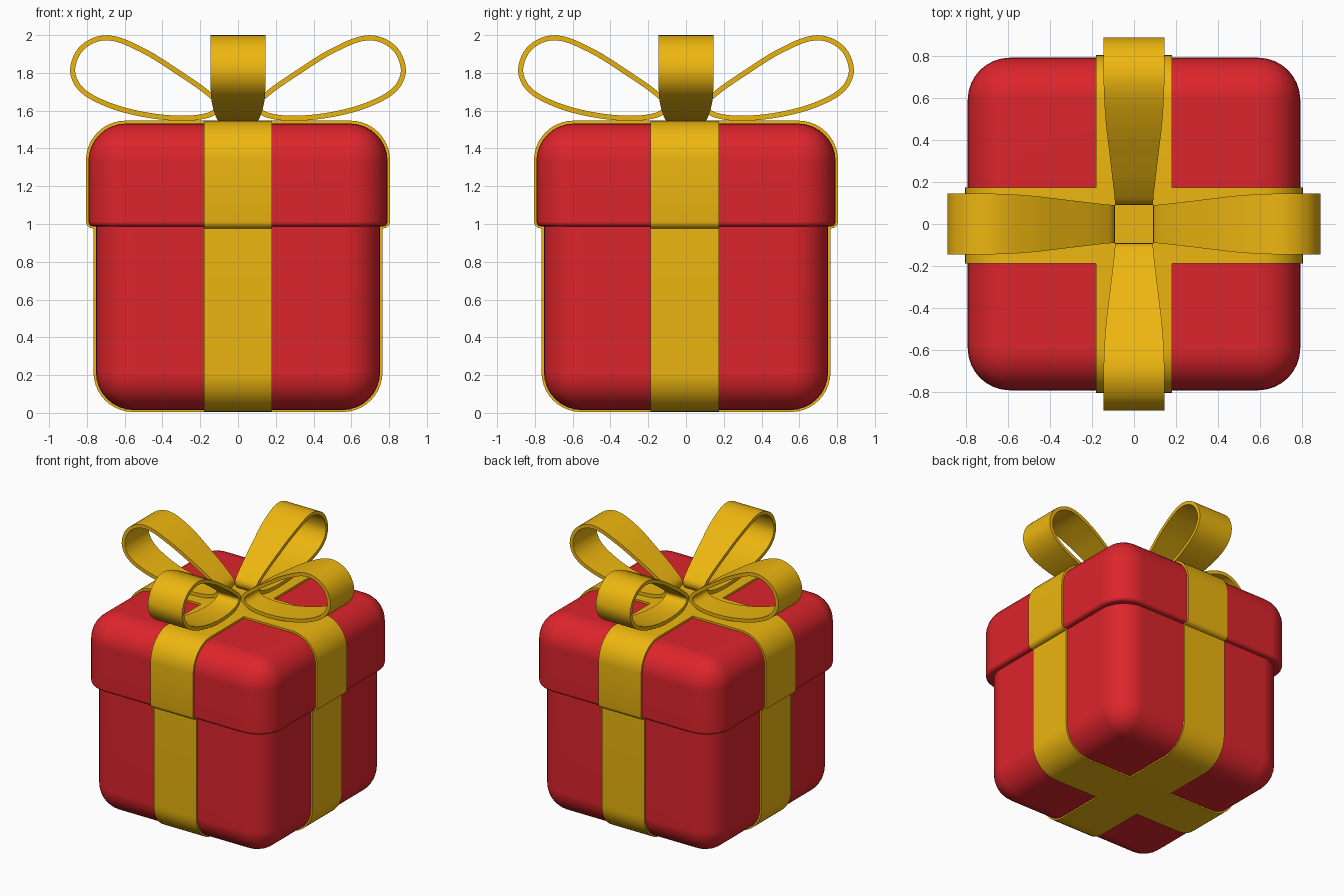
import bpy, bmesh, math
from mathutils import Vector, Matrix
from mathutils.geometry import interpolate_bezier

if "Cube" in bpy.data.objects:
    bpy.data.objects.remove(bpy.data.objects["Cube"])


def material(name, color):
    m = bpy.data.materials.new(name)
    m.diffuse_color = color
    m.use_nodes = True
    m.node_tree.nodes["Principled BSDF"].inputs["Base Color"].default_value = m.diffuse_color
    return m


RED = material("red paper", (0.72, 0.018, 0.025, 1))
GOLD = material("gold ribbon", (0.85, 0.47, 0.005, 1))


def finish(bm, name, mat, weighted=False, angle=40):
    bmesh.ops.recalc_face_normals(bm, faces=bm.faces)
    me = bpy.data.meshes.new(name)
    bm.to_mesh(me)
    bm.free()
    ob = bpy.data.objects.new(name, me)
    bpy.context.collection.objects.link(ob)
    me.materials.append(mat)
    bpy.ops.object.select_all(action='DESELECT')
    ob.select_set(True)
    bpy.context.view_layer.objects.active = ob
    bpy.ops.object.shade_smooth_by_angle(angle=math.radians(angle))
    if weighted:
        w = ob.modifiers.new("weighted normals", 'WEIGHTED_NORMAL')
        w.keep_sharp = True
    return ob


def rounded_box(name, half, z0, z1, radius, open_z, lip=0):
    """Box rounded everywhere but round the open end at open_z."""
    bm = bmesh.new()
    bmesh.ops.create_cube(bm, size=1, matrix=Matrix.Translation((0, 0, (z0 + z1) / 2))
                          @ Matrix.Diagonal((2 * half, 2 * half, z1 - z0, 1)))
    at_end = lambda e: all(abs(v.co.z - open_z) < 1e-4 for v in e.verts)
    bmesh.ops.bevel(bm, geom=[e for e in bm.edges if not at_end(e)], offset=radius,
                    segments=8, profile=0.5, affect='EDGES')
    if lip:
        bmesh.ops.bevel(bm, geom=[e for e in bm.edges if at_end(e)], offset=lip,
                        segments=3, profile=0.5, affect='EDGES')
    end = [f for f in bm.faces if at_end(f) and len(f.verts) > 8]
    if lip:
        bmesh.ops.inset_region(bm, faces=end, thickness=0.05)
    bmesh.ops.delete(bm, geom=end, context='FACES_ONLY')
    return finish(bm, name, RED, weighted=True)


def arc(cx, cz, r, a0, a1, n=10):
    return [(cx + r * math.cos(math.radians(a0 + (a1 - a0) * i / n)),
             cz + r * math.sin(math.radians(a0 + (a1 - a0) * i / n)), 0.181) for i in range(n + 1)]


def strip(name, path, thick, closed, rot, shift=0.0, bevel=0.0):
    """Ribbon band along (x, z, half width) points, thickened to both sides."""
    bm = bmesh.new()
    n = len(path)
    rings = []
    for i, (x, z, w) in enumerate(path):
        a = path[(i - 1) % n] if closed else path[max(i - 1, 0)]
        b = path[(i + 1) % n] if closed else path[min(i + 1, n - 1)]
        t = Vector((b[0] - a[0], b[1] - a[1])).normalized() * thick / 2
        nx, nz = -t.y, t.x
        rings.append([bm.verts.new((x + s * nx, y + shift, z + s * nz))
                      for s, y in ((1, -w), (1, w), (-1, w), (-1, -w))])
    for i in range(n if closed else n - 1):
        p, q = rings[i], rings[(i + 1) % n]
        for k in range(4):
            bm.faces.new((p[k], p[(k + 1) % 4], q[(k + 1) % 4], q[k]))
    if not closed:
        bm.faces.new(rings[0])
        bm.faces.new(rings[-1])
    bm.transform(Matrix.Rotation(rot, 4, 'Z'))
    if bevel:
        rim = [e for e in bm.edges if e.calc_face_angle(0) > math.radians(70)]
        bmesh.ops.bevel(bm, geom=rim, offset=bevel, segments=2, profile=0.5, affect='EDGES')
    return finish(bm, name, GOLD, angle=50 if bevel else 35)


# box and overhanging lid
rounded_box("box", 0.752, 0.015, 1.03, 0.2, open_z=1.03)
rounded_box("lid", 0.792, 0.987, 1.532, 0.2, open_z=0.987, lip=0.025)

# ribbons crossing round the box and over the lid
T = 0.02
h = 0.765 - T / 2
box_path = ([(h, 0.99, 0.181)] + arc(h - 0.2, 0.205 + T / 2, 0.2, 0, -90)
            + arc(-h + 0.2, 0.205 + T / 2, 0.2, -90, -180) + [(-h, 0.99, 0.181)])
g, top, low, r = 0.805 - T / 2, 1.547 - T / 2, 0.977 + T / 2, 0.025
lid_path = ([(0.75, low, 0.181)] + arc(g - r, low + r, r, -90, 0, 4)
            + arc(g - 0.2, top - 0.2, 0.2, 0, 90) + arc(-g + 0.2, top - 0.2, 0.2, 90, 180)
            + arc(-g + r, low + r, r, 180, 270, 4) + [(-0.75, low, 0.181)])
for tag, rot, shift in (("across", 0, -0.006), ("along", math.pi / 2, 0)):
    strip("box_ribbon_" + tag, box_path, T, False, rot, shift)
    strip("lid_ribbon_" + tag, lid_path, T, False, rot, shift)

# bow: four teardrop loops, narrow at the middle and wide at the outer end
ctrl = [Vector(p) for p in (
    (0.105, 1.625, .09), (0.15, 1.685, .094), (0.32, 1.805, .114), (0.51, 1.922, .136),
    (0.69, 1.986, .145), (0.82, 1.938, .145), (0.875, 1.825, .145), (0.845, 1.73, .145),
    (0.75, 1.659, .139), (0.57, 1.595, .122), (0.34, 1.561, .105), (0.16, 1.575, .092))]
loop = []
for i in range(len(ctrl)):
    p0, p1, p2, p3 = (ctrl[(i + k) % len(ctrl)] for k in (-1, 0, 1, 2))
    d = (p2 - p1).length / 3
    loop += [tuple(v) for v in interpolate_bezier(
        p1, p1 + (p2 - p0).normalized() * d, p2 - (p3 - p1).normalized() * d, p2, 7)[:-1]]
for i, side in enumerate(("right", "back", "left", "front")):
    strip("bow_loop_" + side, loop, 0.027, True, i * math.pi / 2, bevel=0.007)
